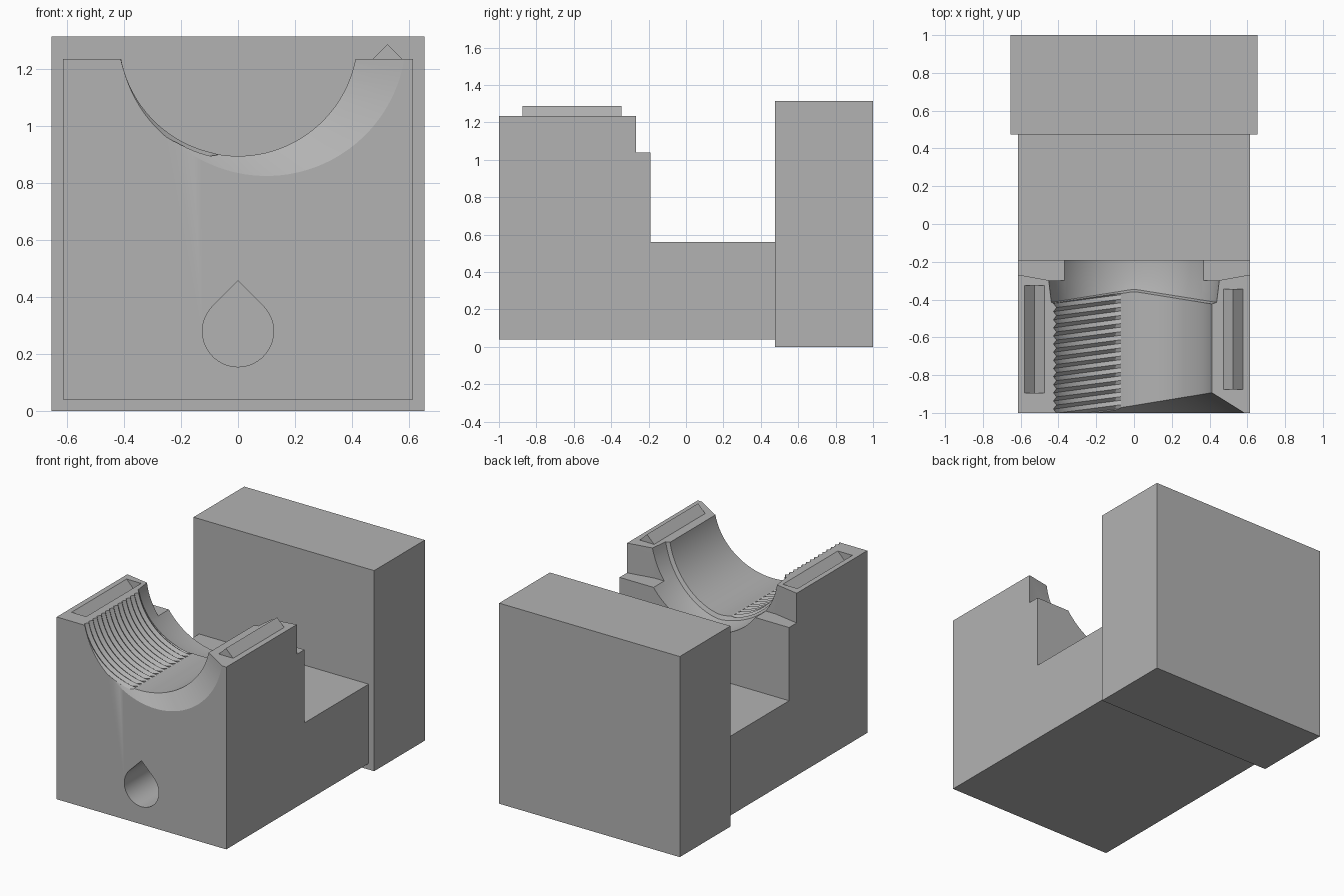
import bpy, bmesh, math

if "Cube" in bpy.data.objects:
    bpy.data.objects.remove(bpy.data.objects["Cube"])

grey = bpy.data.materials.new("plain grey")
grey.diffuse_color = (0.45, 0.45, 0.45, 1)
grey.use_nodes = True
grey.node_tree.nodes["Principled BSDF"].inputs["Base Color"].default_value = grey.diffuse_color


def loft(name, rings):
    """Closed solid skinned through rings that share a point count."""
    bm = bmesh.new()
    loops = [[bm.verts.new(p) for p in ring] for ring in rings]
    n = len(loops[0])
    for a, b in zip(loops, loops[1:]):
        for i in range(n):
            j = (i + 1) % n
            bm.faces.new((a[i], a[j], b[j], b[i]))
    bm.faces.new(loops[0][::-1])
    bm.faces.new(loops[-1])
    bmesh.ops.recalc_face_normals(bm, faces=bm.faces[:])
    mesh = bpy.data.meshes.new(name)
    bm.to_mesh(mesh)
    bm.free()
    mesh.materials.append(grey)
    ob = bpy.data.objects.new(name, mesh)
    bpy.context.collection.objects.link(ob)
    return ob


def along_y(name, outline, y0, y1):
    return loft(name, [[(x, y, z) for x, z in outline] for y in (y0, y1)])


def cut(target, cutter):
    cutter.hide_render = True
    cutter.hide_viewport = True
    m = target.modifiers.new(cutter.name, 'BOOLEAN')
    m.operation = 'DIFFERENCE'
    m.solver = 'EXACT'
    m.object = cutter


AXIS_Z, N = 1.315, 96


def ring(y_of_x, r_of_x, cx=0.0):
    """Ring around the bore axis; y and radius may vary with unit x."""
    pts = []
    for i in range(N):
        a = math.tau * (i + 0.5) / N
        r = r_of_x(math.cos(a))
        x = cx + r * math.cos(a)
        pts.append((x, y_of_x(x), AXIS_Z + r * math.sin(a)))
    return pts


# Rear block
along_y("rear_block", [(-.655, 0), (.655, 0), (.655, 1.315), (-.655, 1.315)], 0.475, 1.0)

# Stepped front body, with the step face angled toward the middle
sections = []
for x, ys in ((-.615, -.268), (-.44, -.30), (.44, -.30), (.615, -.268)):
    sections.append([(x, y, z) for y, z in (
        (-1, .04), (.475, .04), (.475, .56), (-.19, .56),
        (-.19, 1.04), (ys, 1.04), (ys, 1.235), (-1, 1.235))])
body = loft("front_body", sections)

# Threaded bore: slanted ribs on the left side, smooth on the right
pitch, rings = 0.043, []
for k in range(19):
    y = -1.12 + k * pitch
    for dy, r in ((0, .418), (pitch * .55, .434)):
        rings.append(ring(lambda x, y=y + dy: y + .13 * x,
                          lambda c, r=r: r if c < -.2 else .42))
rings.append(ring(lambda x: -.25 + .13 * x, lambda c: .42))
cut(body, loft("bore_cutter", rings))

# Wider collar at the rear of the bore, with a V shaped start
v = lambda off: (lambda x: -.36 + off - .16 * abs(x))
cut(body, loft("collar_cutter", [
    ring(v(0), lambda c: .415),
    ring(v(.015), lambda c: .445),
    ring(lambda x: -.29, lambda c: .46),
    ring(lambda x: -.10, lambda c: .46)]))

# Flared lead-in, offset to the right
cut(body, loft("lead_in_cutter", [
    ring(lambda x: -1.05, lambda c: .49, .1),
    ring(lambda x: -1.0, lambda c: .49, .1),
    ring(lambda x: max(-.999, -.96 + .164 * x), lambda c: .419)]))

# Teardrop hole in the front
R = .125
drop = [(0, .28 + R * math.sqrt(2))]
for i in range(33):
    a = math.radians(135 + 270 * i / 32)
    drop.append((R * math.cos(a), .28 + R * math.sin(a)))
cut(body, along_y("teardrop_cutter", drop, -1.1, 0.47))

# Locating groove on the left, matching ridge on the right
cut(body, along_y("groove_cutter",
                  [(-.59, 1.245), (-.5275, 1.18), (-.465, 1.245)], -.895, -.325))
along_y("locating_ridge", [(.473, 1.235), (.577, 1.235), (.525, 1.287)], -.875, -.345)

# Smooth the curved walls while keeping edges sharp
bpy.context.view_layer.objects.active = body
body.select_set(True)
bpy.ops.object.convert(target='MESH')
bpy.ops.object.shade_smooth_by_angle(angle=math.radians(20))
